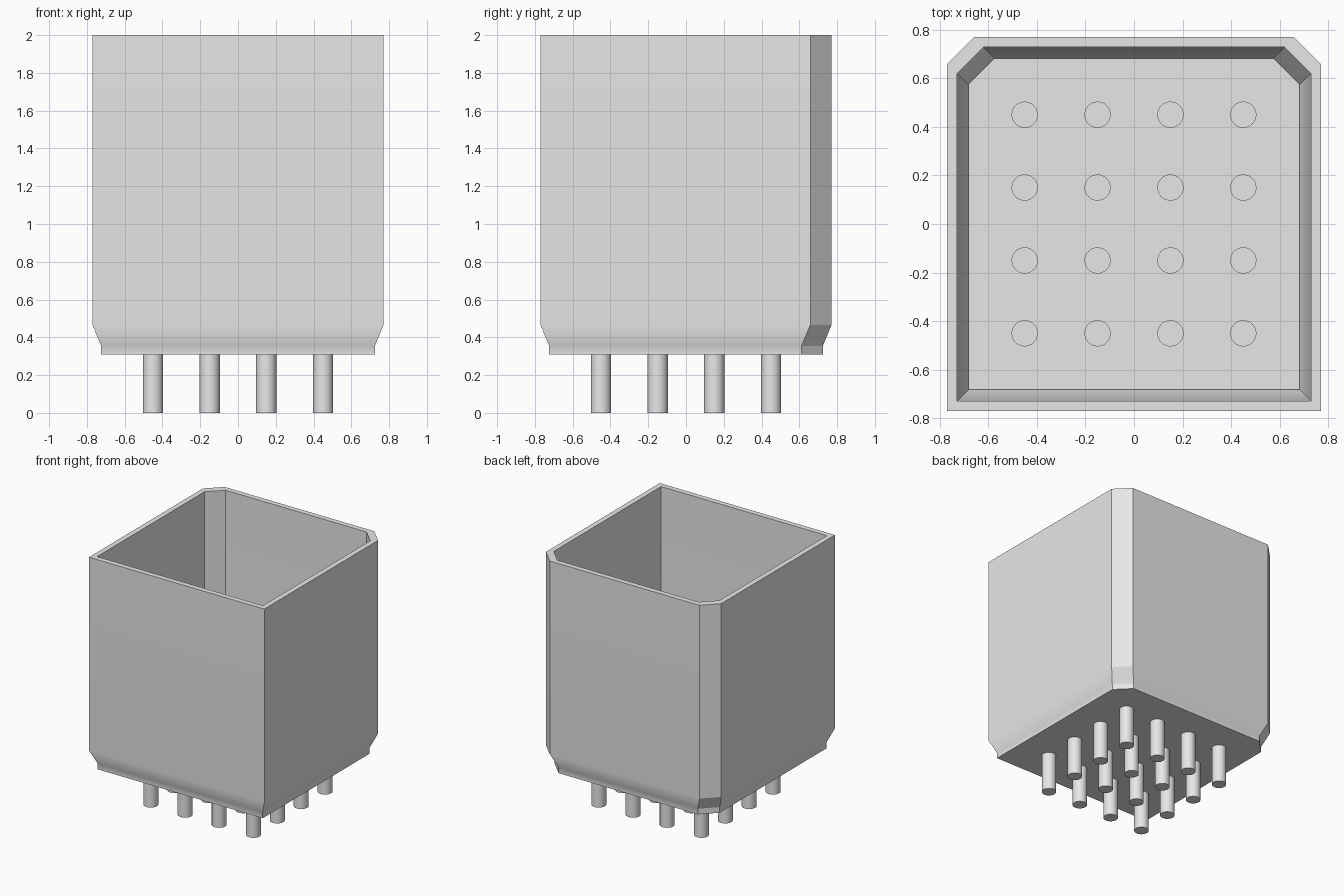
import bpy
import bmesh
import math

cube = bpy.data.objects.get("Cube")
if cube:
    bpy.data.objects.remove(cube, do_unlink=True)

grey = bpy.data.materials.new("light_grey")
grey.use_nodes = True
colour = (0.8, 0.8, 0.8, 1)
grey.diffuse_color = colour
grey.node_tree.nodes["Principled BSDF"].inputs["Base Color"].default_value = colour


def finish(obj):
    """Give the part its colour and smooth shading with crisp edges."""
    obj.data.materials.append(grey)
    bpy.ops.object.select_all(action="DESELECT")
    obj.select_set(True)
    bpy.context.view_layer.objects.active = obj
    bpy.ops.object.shade_smooth_by_angle(angle=math.radians(30))


def outline(half, cut, z):
    """Square cross-section with the two back corners cut off."""
    return [(-half, -half, z), (half, -half, z), (half, half - cut, z),
            (half - cut, half, z), (cut - half, half, z), (-half, half - cut, z)]


# Housing: up the outside, over the rim and down the inside to the floor
sections = [(0.725, 0.113, 0.31), (0.725, 0.113, 0.355), (0.77, 0.112, 0.465),
            (0.77, 0.112, 2.0), (0.728, 0.108, 2.0), (0.728, 0.108, 0.475),
            (0.682, 0.107, 0.37), (0.682, 0.107, 0.355)]
bm = bmesh.new()
rings = [[bm.verts.new(p) for p in outline(*s)] for s in sections]
for low, high in zip(rings, rings[1:]):
    for i in range(len(low)):
        j = (i + 1) % len(low)
        bm.faces.new((low[i], low[j], high[j], high[i]))
bm.faces.new(rings[0][::-1])   # underside
bm.faces.new(rings[-1])        # inner floor
bmesh.ops.recalc_face_normals(bm, faces=bm.faces)
mesh = bpy.data.meshes.new("housing")
bm.to_mesh(mesh)
bm.free()
housing = bpy.data.objects.new("housing", mesh)
bpy.context.collection.objects.link(housing)
finish(housing)
weighted = housing.modifiers.new("flat_walls", "WEIGHTED_NORMAL")
weighted.keep_sharp = True

# Pins: a four by four grid passing through the floor
pin_top = 1.0
spots = (-0.45, -0.15, 0.15, 0.45)
for row, y in enumerate(spots, 1):
    for column, x in enumerate(spots, 1):
        bpy.ops.mesh.primitive_cylinder_add(
            vertices=32, radius=0.054, depth=pin_top, location=(x, y, pin_top / 2))
        pin = bpy.context.object
        pin.name = f"pin_row_{row}_column_{column}"
        finish(pin)
